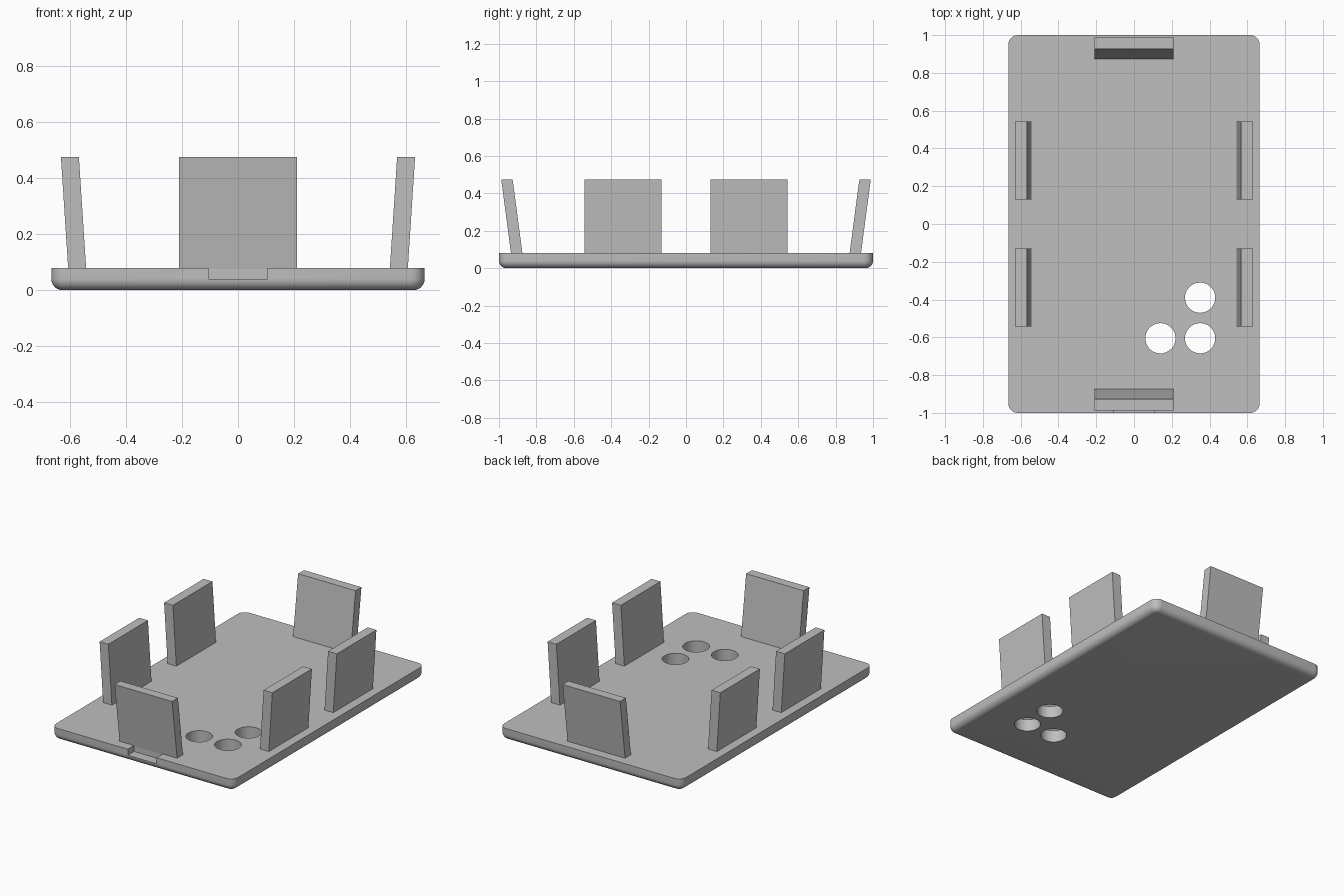
import bpy
import bmesh
import math
from mathutils import Vector

default = bpy.data.objects.get("Cube")
if default:
    bpy.data.objects.remove(default, do_unlink=True)

grey = bpy.data.materials.new("light grey plastic")
grey.use_nodes = True
COLOUR = (0.52, 0.52, 0.52, 1)
grey.diffuse_color = COLOUR
grey.node_tree.nodes["Principled BSDF"].inputs["Base Color"].default_value = COLOUR

PLATE_TOP = 0.08
TAB_TOP = 0.475


def add_object(name, bm):
    bmesh.ops.recalc_face_normals(bm, faces=bm.faces)
    mesh = bpy.data.meshes.new(name)
    bm.to_mesh(mesh)
    bm.free()
    mesh.materials.append(grey)
    obj = bpy.data.objects.new(name, mesh)
    bpy.context.collection.objects.link(obj)
    return obj


def box(low, high):
    bm = bmesh.new()
    bmesh.ops.create_cube(bm, size=1)
    low, high = Vector(low), Vector(high)
    for v in bm.verts:
        v.co = (low + high) / 2 + v.co * (high - low)
    return bm


def cut(target, cutter):
    cutter.hide_render = True
    mod = target.modifiers.new("cut", 'BOOLEAN')
    mod.operation = 'DIFFERENCE'
    mod.solver = 'EXACT'
    mod.object = cutter
    bpy.context.view_layer.objects.active = target
    bpy.ops.object.modifier_apply(modifier=mod.name)
    bpy.data.objects.remove(cutter, do_unlink=True)


# Base plate: rounded corners, rounded lower rim, sharp upper rim
bm = box((-0.665, -1, 0), (0.665, 1, PLATE_TOP))
upright = [e for e in bm.edges if abs(e.verts[0].co.z - e.verts[1].co.z) > 0.01]
bmesh.ops.bevel(bm, geom=upright, offset=0.05, segments=8, profile=0.5, affect='EDGES')
rim = [e for e in bm.edges if all(v.co.z < 0.001 for v in e.verts)]
bmesh.ops.bevel(bm, geom=rim, offset=0.04, segments=6, profile=0.5, affect='EDGES')
plate = add_object("base_plate", bm)

# Three round through holes
for x, y in ((0.14, -0.605), (0.35, -0.605), (0.35, -0.39)):
    bm = bmesh.new()
    bmesh.ops.create_cone(bm, cap_ends=True, segments=48, radius1=0.08, radius2=0.08, depth=0.4)
    bmesh.ops.translate(bm, verts=bm.verts, vec=(x, y, 0))
    cut(plate, add_object("hole_cutter", bm))

# Notch in the front edge
cut(plate, add_object("notch_cutter", box((-0.105, -1.1, 0.04), (0.105, -0.935, 0.2))))

bpy.ops.object.select_all(action='DESELECT')
plate.select_set(True)
bpy.context.view_layer.objects.active = plate
bpy.ops.object.shade_smooth_by_angle(angle=math.radians(35))


# Upright tabs that lean outwards
def add_tab(name, low, high, lean):
    bm = box((*low, PLATE_TOP - 0.005), (*high, TAB_TOP))
    for v in bm.verts:
        if v.co.z > PLATE_TOP:
            v.co += Vector((*lean, 0))
    add_object(name, bm)


for side, sx in (("left", 1), ("right", -1)):
    for end, sy in (("front", -1), ("back", 1)):
        xs = sorted((sx * 0.541, sx * 0.605))
        ys = sorted((sy * 0.13, sy * 0.543))
        add_tab(f"{end}_{side}_tab", (xs[0], ys[0]), (xs[1], ys[1]), (sx * 0.026, 0))

for end, sy in (("front", -1), ("back", 1)):
    ys = sorted((sy * 0.874, sy * 0.935))
    add_tab(f"{end}_tab", (-0.21, ys[0]), (0.21, ys[1]), (0, sy * 0.053))
